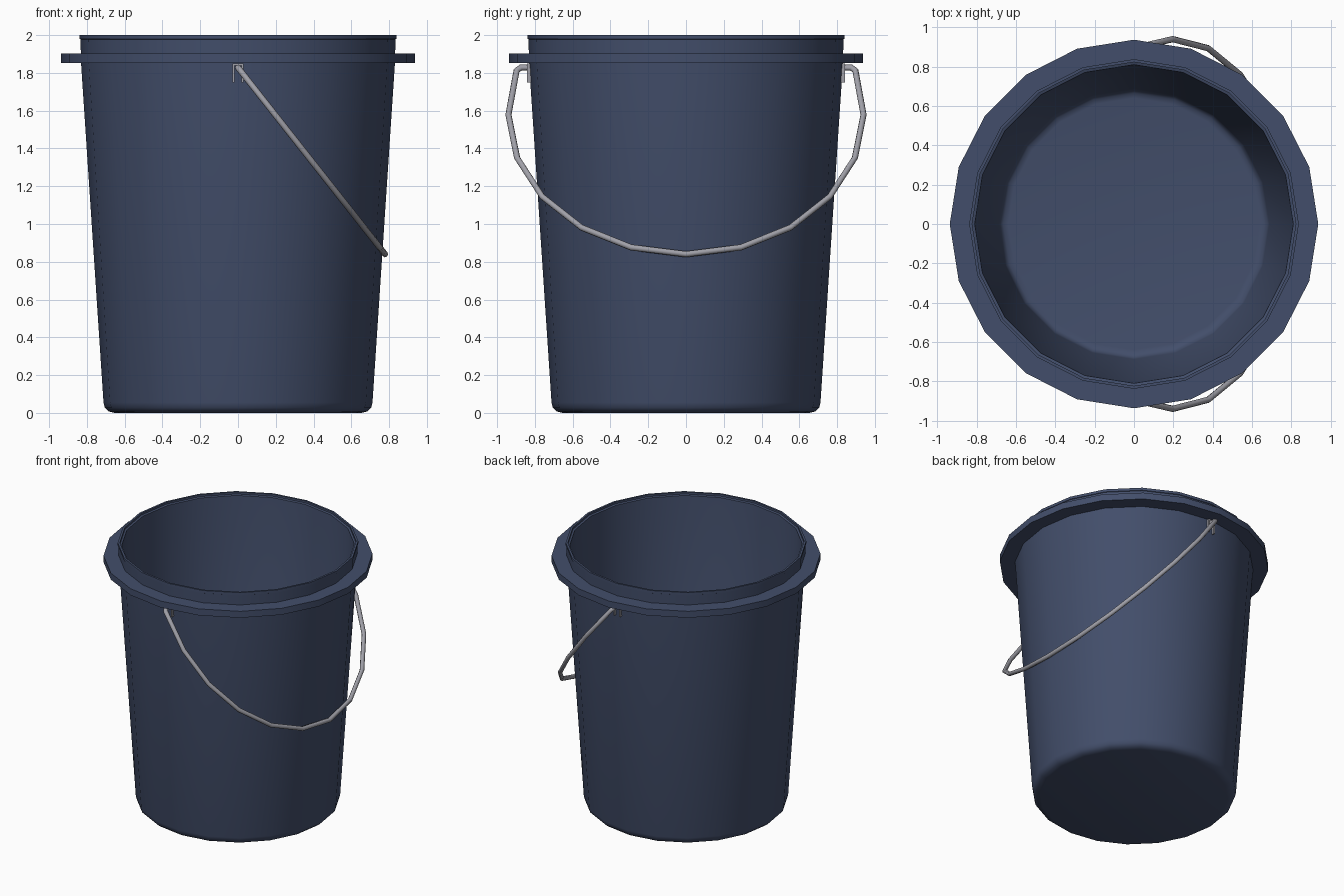
import bpy, bmesh, math
from mathutils import Vector

if "Cube" in bpy.data.objects:
    bpy.data.objects.remove(bpy.data.objects["Cube"])

SIDES = 20


def material(name, rgb):
    m = bpy.data.materials.new(name)
    m.diffuse_color = (*rgb, 1)
    m.use_nodes = True
    m.node_tree.nodes["Principled BSDF"].inputs["Base Color"].default_value = m.diffuse_color
    return m


navy = material("navy plastic", (0.055, 0.076, 0.145))
steel = material("grey steel", (0.35, 0.35, 0.39))


def finish(name, bm, mat, angle=35):
    bmesh.ops.recalc_face_normals(bm, faces=bm.faces)
    me = bpy.data.meshes.new(name)
    bm.to_mesh(me)
    bm.free()
    me.materials.append(mat)
    ob = bpy.data.objects.new(name, me)
    bpy.context.collection.objects.link(ob)
    bpy.ops.object.select_all(action='DESELECT')
    ob.select_set(True)
    bpy.context.view_layer.objects.active = ob
    bpy.ops.object.shade_smooth_by_angle(angle=math.radians(angle))
    return ob


def bridge(bm, a, b):
    n = len(a)
    for i in range(n):
        bm.faces.new((a[i], a[(i + 1) % n], b[(i + 1) % n], b[i]))


def lathe(name, profile, mat):
    bm = bmesh.new()
    rings = []
    for r, z in profile:
        rings.append([bm.verts.new((r * math.cos(2 * math.pi * i / SIDES),
                                    r * math.sin(2 * math.pi * i / SIDES), z))
                      for i in range(SIDES)])
    for a, b in zip(rings, rings[1:]):
        bridge(bm, a, b)
    bm.faces.new(rings[0])
    bm.faces.new(rings[-1])
    return finish(name, bm, mat)


# Bucket shell: underside, tapered wall, flange, stepped rim, inside wall, floor
lathe("bucket", [
    (0.655, 0.0), (0.685, 0.008), (0.705, 0.027), (0.712, 0.055),
    (0.831, 1.853), (0.937, 1.853), (0.937, 1.903), (0.832, 1.903),
    (0.834, 1.978), (0.838, 1.98), (0.838, 2.0), (0.823, 2.0),
    (0.823, 1.985), (0.81, 1.98), (0.688, 0.075), (0.68, 0.05),
    (0.665, 0.035), (0.64, 0.03)], navy)

# Handle: wire swept along an arc in a plane tilted towards +x
TILT = math.atan(0.788)
PIVOT = Vector((0, 0, 1.828))
down = Vector((math.sin(TILT), 0, -math.cos(TILT)))
normal = Vector((math.cos(TILT), 0, math.sin(TILT)))
R, CENTRE = 0.94, 0.318
half = [(0.82, 0.0), (0.875, 0.0), (0.897, 0.02)]
arc = [(R * math.cos(math.radians(18 * k)), CENTRE + R * math.sin(math.radians(18 * k)))
       for k in range(0, 6)]
half += arc
path = half[:-1] + [(-y, s) for y, s in reversed(half)]
path[len(half) - 1] = (0, CENTRE + R)
pts = [PIVOT + Vector((0, y, 0)) + down * s for y, s in path]
bm = bmesh.new()
rings = []
for i, p in enumerate(pts):
    d0 = (p - pts[max(i - 1, 0)]).normalized()
    d1 = (pts[min(i + 1, len(pts) - 1)] - p).normalized()
    t = (d0 + d1).normalized()
    side = t.cross(normal)
    mitre = 1 / max(d1.dot(t), d0.dot(t), 0.6)
    rings.append([bm.verts.new(p + 0.016 * (side * math.cos(a) * mitre + normal * math.sin(a)))
                  for a in [math.pi * k / 4 for k in range(8)]])
for a, b in zip(rings, rings[1:]):
    bridge(bm, a, b)
bm.faces.new(rings[0])
bm.faces.new(rings[-1])
finish("handle", bm, steel, 50)

# Brackets: upside-down U plates that hold the wire ends
outline = [(-0.028, 1.75), (-0.028, 1.85), (0.028, 1.85), (0.028, 1.75),
           (0.018, 1.75), (0.018, 1.838), (-0.018, 1.838), (-0.018, 1.75)]
for label, s in (("front", -1), ("back", 1)):
    bm = bmesh.new()
    inner = [bm.verts.new((x, s * 0.815, z)) for x, z in outline]
    outer = [bm.verts.new((x, s * 0.842, z)) for x, z in outline]
    bridge(bm, inner, outer)
    bm.faces.new(inner)
    bm.faces.new(outer)
    finish(label + "_bracket", bm, steel)
